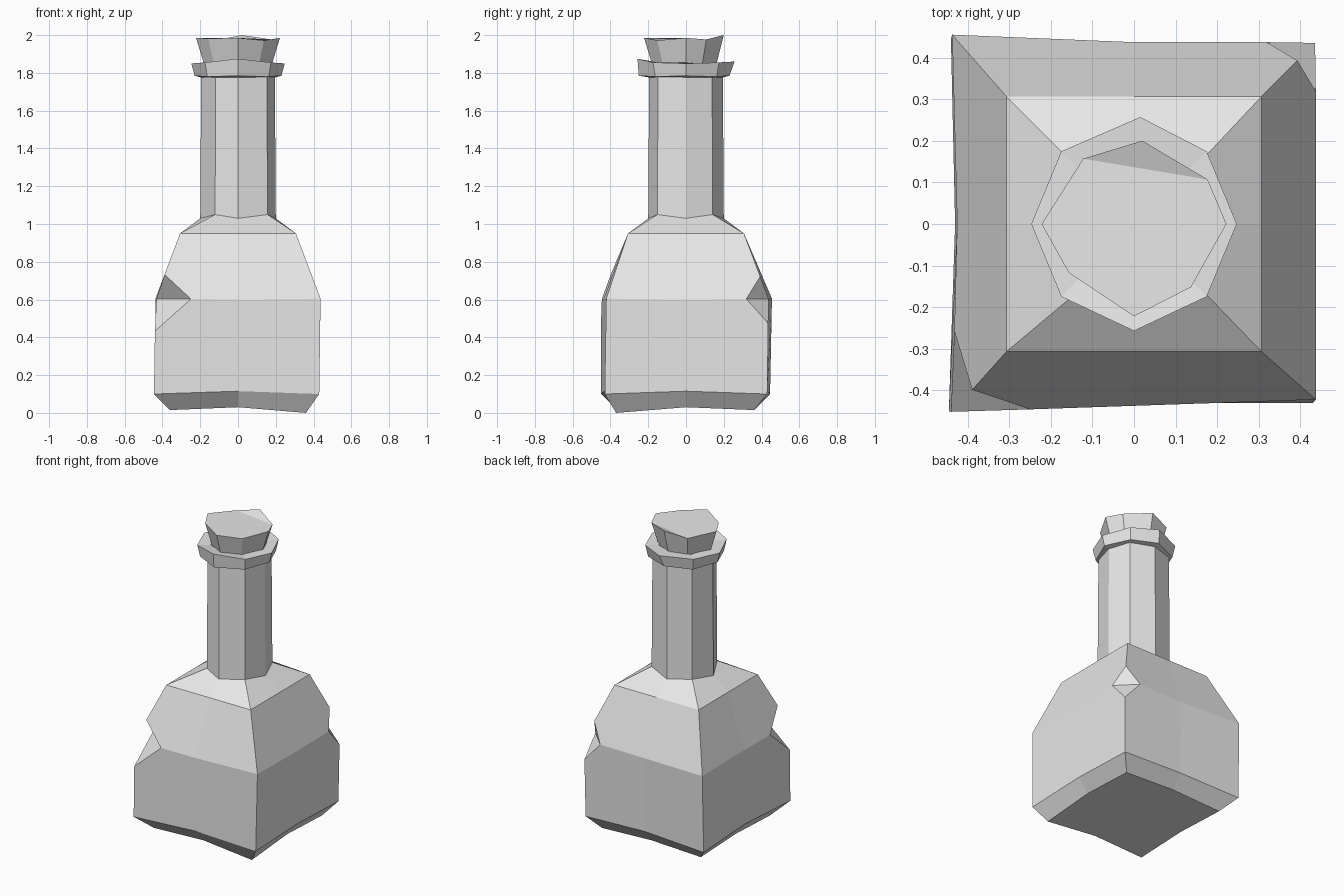
import bpy, bmesh, math
from mathutils import Vector

if "Cube" in bpy.data.objects:
    bpy.data.objects.remove(bpy.data.objects["Cube"])

grey = bpy.data.materials.new("plain_grey")
grey.use_nodes = True
grey.diffuse_color = (0.8, 0.8, 0.8, 1)
grey.node_tree.nodes["Principled BSDF"].inputs["Base Color"].default_value = (0.8, 0.8, 0.8, 1)

# Ring slots run anticlockwise from the +x side; odd slots are corners
RIGHT, BACK_RIGHT, BACK, BACK_LEFT, LEFT, FRONT_LEFT, FRONT, FRONT_RIGHT = range(8)


def shifted(ring, shifts):
    """Nudge chosen points of a ring for a hand-hewn look."""
    for slot, offset in (shifts or {}).items():
        ring[slot] += Vector(offset)
    return ring


def square(half, z, mid_z, shifts=None):
    """Square ring with a point in the middle of each side."""
    ring = []
    for slot in range(8):
        a = slot * math.pi / 4
        x, y = round(math.cos(a)), round(math.sin(a))
        ring.append(Vector((x * half, y * half, z if slot % 2 else mid_z)))
    return shifted(ring, shifts)


def octagon(radius, z, corner_z, shifts=None):
    """Eight-sided round ring."""
    ring = []
    for slot in range(8):
        a = slot * math.pi / 4
        ring.append(Vector((radius * math.cos(a), radius * math.sin(a),
                            corner_z if slot % 2 else z)))
    return shifted(ring, shifts)


def loft(rings):
    """Skin a stack of rings with quads."""
    bm = bmesh.new()
    loops = [[bm.verts.new(p) for p in ring] for ring in rings]
    for low, high in zip(loops, loops[1:]):
        for i in range(8):
            j = (i + 1) % 8
            bm.faces.new((low[i], low[j], high[j], high[i]))
    return bm, loops


def chip(bm, corner, up, down, side):
    """Knock a concave notch out of a corner where four edges meet."""
    cuts = {}
    for edge in list(corner.link_edges):
        way = edge.other_vert(corner).co - corner.co
        if abs(way.z) > 0.2:
            key, amount = ("top", up) if way.z > 0 else ("low", down)
        else:
            key, amount = ("along_x" if abs(way.x) > abs(way.y) else "along_y"), side
        cuts[key] = bmesh.utils.edge_split(edge, corner, amount)[1]
    for end in ("top", "low"):
        for flank in ("along_x", "along_y"):
            bmesh.ops.connect_verts(bm, verts=[cuts[end], cuts[flank]])
    bmesh.ops.delete(bm, geom=[corner], context="VERTS")
    for end in ("top", "low"):
        bm.faces.new((cuts[end], cuts["along_x"], cuts["along_y"]))


def finish(bm, name):
    bmesh.ops.recalc_face_normals(bm, faces=bm.faces)
    mesh = bpy.data.meshes.new(name)
    bm.to_mesh(mesh)
    bm.free()
    mesh.materials.append(grey)
    bpy.context.collection.objects.link(bpy.data.objects.new(name, mesh))


# Bottle: square body, sloping shoulders and long neck
neck = {FRONT_LEFT: (0.02, -0.01, 0), FRONT_RIGHT: (0.015, -0.01, 0),
        BACK_LEFT: (-0.01, 0.01, 0), BACK_RIGHT: (0.01, 0, 0)}
bm, loops = loft([
    square(0.36, 0.015, 0.03, {FRONT_RIGHT: (0, -0.01, -0.015)}),
    square(0.43, 0.1, 0.115, {FRONT_LEFT: (-0.015, -0.02, 0), BACK_LEFT: (-0.01, 0.015, 0)}),
    square(0.437, 0.605, 0.6, {FRONT_LEFT: (0, -0.015, 0), BACK_LEFT: (0, 0.018, 0),
                               FRONT_RIGHT: (0, 0.015, 0), LEFT: (0.012, 0, 0)}),
    square(0.307, 0.95, 0.95),
    octagon(0.2, 1.03, 1.05, neck),
    octagon(0.195, 1.79, 1.79, neck),
])
bm.faces.new(loops[0])
chip(bm, loops[2][FRONT_LEFT], 0.37, 0.34, 0.43)
chip(bm, loops[2][BACK_RIGHT], 0.34, 0.26, 0.27)
finish(bm, "bottle")

# Lip: uneven collar around the neck mouth
bm, loops = loft([
    octagon(0.19, 1.775, 1.775),
    octagon(0.23, 1.785, 1.78, {FRONT: (0, -0.02, 0)}),
    octagon(0.247, 1.85, 1.855, {FRONT: (0, -0.01, 0.025), BACK: (0.015, 0.01, 0.01)}),
    octagon(0.165, 1.855, 1.85),
])
finish(bm, "lip")

# Stopper: flared plug with a jagged top
top = octagon(0.222, 1.985, 1.972, {
    BACK: (0.02, -0.022, 0.015), BACK_RIGHT: (0.02, -0.05, 0.005),
    BACK_LEFT: (0.035, 0, 0), FRONT_LEFT: (0, 0.04, 0.01),
    FRONT_RIGHT: (-0.02, 0.005, 0)})
base = [Vector((p.x * 0.8, p.y * 0.8, 1.84)) for p in top]
bm, loops = loft([base, top])
rim = loops[1]
bm.faces.new(rim[BACK_RIGHT:BACK_LEFT + 1])
bm.faces.new([v for v in rim if v is not rim[BACK]])
bm.faces.new(loops[0])
finish(bm, "stopper")
